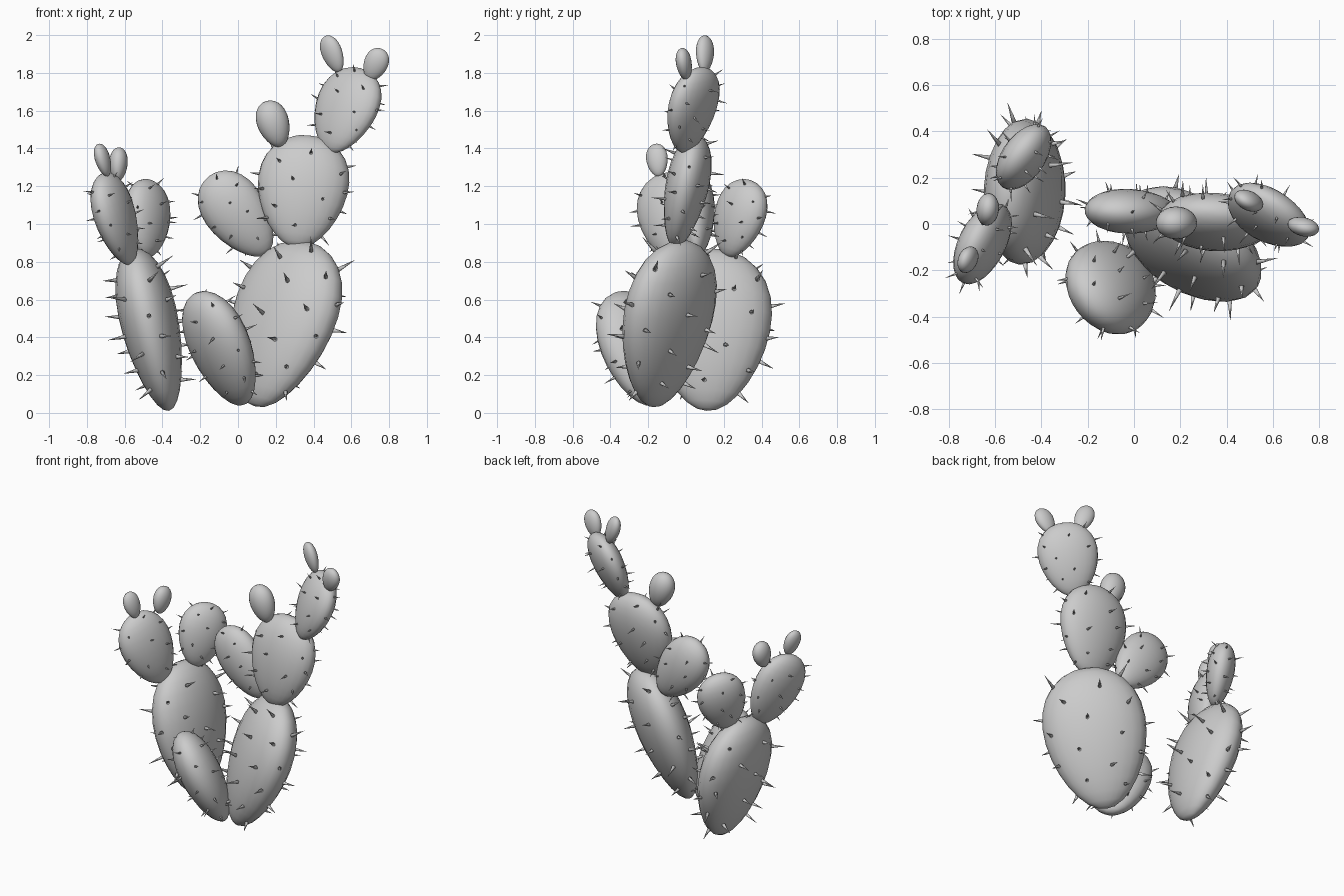
import bpy, bmesh, math, random
from mathutils import Vector, Matrix

if "Cube" in bpy.data.objects:
    bpy.data.objects.remove(bpy.data.objects["Cube"])

random.seed(4)


def frame(axis, width):
    # columns: width, thickness and length directions
    d = Vector(axis).normalized()
    w = Vector(width)
    w = (w - d * w.dot(d)).normalized()
    n = d.cross(w)
    return Matrix((w, n, d)).transposed()


def finish(bm, name):
    mesh = bpy.data.meshes.new(name)
    bm.to_mesh(mesh)
    bm.free()
    for p in mesh.polygons:
        p.use_smooth = True
    ob = bpy.data.objects.new(name, mesh)
    bpy.context.collection.objects.link(ob)
    return ob


def pad(name, centre, axis, width, size, egg=0.2, spines=0, spine_len=0.06):
    c, rot = Vector(centre), frame(axis, width)
    W, T, L = size

    def place(p):
        # egg-shaped: wider towards the tip
        k = 1 + egg * p.z
        return c + rot @ Vector((p.x * W * k, p.y * T * k, p.z * L))

    bm = bmesh.new()
    bmesh.ops.create_uvsphere(bm, u_segments=24, v_segments=14, radius=1)
    for v in bm.verts:
        v.co = place(v.co)
    finish(bm, name)

    if not spines:
        return
    # spines spread in a spiral over the pad
    bm = bmesh.new()
    for i in range(spines):
        z = -0.8 + 1.7 * (i + 0.5) / spines
        a = i * 2.39996 + random.uniform(-0.2, 0.2)
        r = math.sqrt(1 - z * z)
        p = Vector((math.cos(a) * r, math.sin(a) * r, z))
        normal = (rot @ Vector((p.x / W, p.y / T, p.z / L))).normalized()
        normal = (normal + Vector([random.uniform(-0.2, 0.2) for _ in range(3)])).normalized()
        length = spine_len * random.uniform(0.7, 1.25)
        turn = normal.to_track_quat('Z', 'Y').to_matrix().to_4x4()
        m = Matrix.Translation(place(p) + normal * (length / 2 - 0.008)) @ turn
        bmesh.ops.create_cone(bm, cap_ends=True, segments=6, radius1=spine_len * 0.14,
                              radius2=0.0005, depth=length, matrix=m)
    finish(bm, name + "_spines")


# right-hand plant
pad("main_pad", (0.232, -0.098, 0.47), (0.28, 0.13, 0.88), (0.8, -0.6, 0),
    (0.325, 0.16, 0.463), spines=32, spine_len=0.09)
pad("middle_pad", (0.342, 0.0, 1.172), (0.06, 0.12, 0.6), (1, -0.08, 0),
    (0.238, 0.112, 0.305), spines=28, spine_len=0.065)
pad("upper_pad", (0.57, 0.033, 1.602), (0.16, 0.08, 0.44), (0.84, -0.54, 0),
    (0.19, 0.088, 0.24), spines=24, spine_len=0.05)
pad("side_pad", (0.0, 0.055, 1.048), (-0.31, 0.0, 0.42), (1, -0.05, 0),
    (0.162, 0.095, 0.257), spines=24, spine_len=0.05)
pad("front_pad", (-0.09, -0.265, 0.34), (-0.24, -0.17, 0.62), (0.6, -0.8, 0),
    (0.213, 0.13, 0.33), egg=0.15, spines=28, spine_len=0.06)

# left-hand plant
pad("left_main_pad", (-0.46, 0.135, 0.44), (-0.19, 0.05, 0.86), (0.05, 1, 0),
    (0.31, 0.152, 0.44), spines=32, spine_len=0.09)
pad("left_front_pad", (-0.645, -0.075, 1.025), (-0.16, -0.13, 0.48), (0.4, 0.92, 0),
    (0.178, 0.092, 0.257), spines=24, spine_len=0.05)
pad("left_back_pad", (-0.478, 0.28, 1.03), (0.01, 0.12, 0.4), (0.6, 0.8, 0),
    (0.155, 0.088, 0.212), spines=24, spine_len=0.05)

# smooth buds
buds = [
    ((0.5, 0.1, 1.9), (-0.07, 0.01, 0.18), (0.84, -0.54, 0), (0.06, 0.04, 0.103)),
    ((0.728, -0.01, 1.845), (0.07, -0.03, 0.16), (1, -0.2, 0), (0.064, 0.04, 0.09)),
    ((0.188, 0.005, 1.53), (-0.08, 0.0, 0.24), (1, 0, 0), (0.084, 0.07, 0.127)),
    ((-0.715, -0.153, 1.338), (-0.05, -0.02, 0.17), (0.3, 0.95, 0), (0.058, 0.038, 0.09)),
    ((-0.633, 0.06, 1.315), (0.01, 0.05, 0.18), (0.1, 1, 0), (0.068, 0.048, 0.092)),
]
for i, (c, d, w, s) in enumerate(buds):
    pad(f"bud_{i + 1}", c, d, w, s, egg=0.15)
